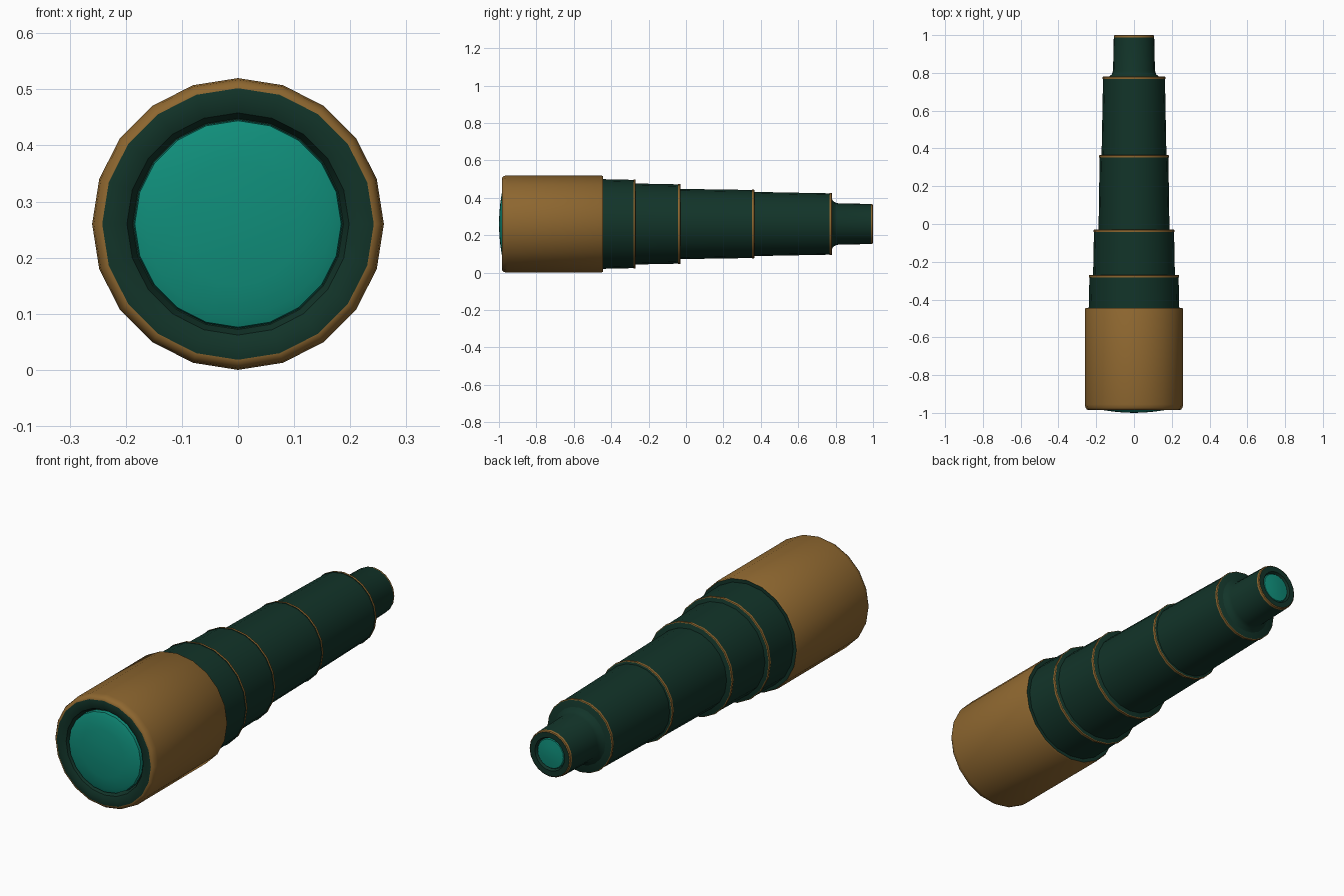
import bpy, bmesh, math

if "Cube" in bpy.data.objects:
    bpy.data.objects.remove(bpy.data.objects["Cube"])

SIDES, CZ = 20, 0.26


def material(name, rgb):
    m = bpy.data.materials.new(name)
    m.diffuse_color = (*rgb, 1)
    m.use_nodes = True
    m.node_tree.nodes["Principled BSDF"].inputs["Base Color"].default_value = m.diffuse_color
    return m


GREEN = material("dark green", (0.006, 0.034, 0.022))
BRASS = material("brass", (0.27, 0.135, 0.029))
TEAL = material("teal glass", (0.005, 0.27, 0.195))
MATS = [GREEN, BRASS, TEAL]
G, B, T = 0, 1, 2


def lathe(name, profile):
    """Revolve (y, radius, colour of the strip to the next point) around the y axis."""
    bm = bmesh.new()
    rings = []
    for y, r, _ in profile:
        if r == 0:
            rings.append([bm.verts.new((0, y, CZ))] * SIDES)
        else:
            rings.append([bm.verts.new((r * math.sin(2 * math.pi * i / SIDES), y,
                                        CZ + r * math.cos(2 * math.pi * i / SIDES)))
                          for i in range(SIDES)])
    for k in range(len(rings) - 1):
        for i in range(SIDES):
            j = (i + 1) % SIDES
            quad = [rings[k][i], rings[k][j], rings[k + 1][j], rings[k + 1][i]]
            f = bm.faces.new(list(dict.fromkeys(quad)))
            f.material_index = profile[k][2]
    bmesh.ops.recalc_face_normals(bm, faces=bm.faces)
    me = bpy.data.meshes.new(name)
    bm.to_mesh(me)
    bm.free()
    for m in MATS:
        me.materials.append(m)
    ob = bpy.data.objects.new(name, me)
    bpy.context.collection.objects.link(ob)
    bpy.ops.object.select_all(action='DESELECT')
    ob.select_set(True)
    bpy.context.view_layer.objects.active = ob
    bpy.ops.object.shade_smooth_by_angle(angle=math.radians(35))
    return ob


# main brass barrel with dark front ring set around the lens
lathe("main_barrel", [
    (-0.955, 0, G), (-0.955, 0.188, G), (-0.978, 0.198, G), (-0.985, 0.215, G),
    (-0.985, 0.242, B), (-0.982, 0.250, B), (-0.972, 0.257, B), (-0.955, 0.26, B),
    (-0.452, 0.26, B), (-0.445, 0.256, G), (-0.445, 0, G)])

# domed front lens
lathe("front_lens", [(-0.96, 0, T), (-0.96, 0.186, T), (-0.977, 0.184, T),
                     (-0.985, 0.165, T), (-0.993, 0.11, T), (-0.998, 0.055, T), (-1.0, 0, T)])

# telescoping draw tubes: start y, end y, start radius, end radius
tubes = [(-0.46, -0.27, 0.240, 0.236), (-0.29, -0.03, 0.217, 0.212),
         (-0.05, 0.365, 0.188, 0.182), (0.345, 0.78, 0.172, 0.164)]
for n, (y0, y1, r0, r1) in enumerate(tubes, 1):
    lathe(f"draw_tube_{n}", [
        (y0, 0, G), (y0, r0, G), (y1 - 0.012, r1, G), (y1 - 0.012, r1 + 0.003, B),
        (y1 - 0.002, r1 + 0.003, B), (y1, r1, G), (y1, 0, G)])

# eyepiece with flared base and thin brass end rim
lathe("eyepiece", [
    (0.77, 0, G), (0.77, 0.142, G), (0.782, 0.130, G), (0.792, 0.118, G), (0.81, 0.111, G),
    (0.988, 0.107, B), (0.997, 0.105, B), (1.0, 0.101, G), (1.0, 0.076, G),
    (0.988, 0.070, G), (0.988, 0, G)])

# rear lens
lathe("rear_lens", [(0.985, 0, T), (0.985, 0.071, T), (0.994, 0.066, T),
                    (0.998, 0.035, T), (1.0, 0, T)])
